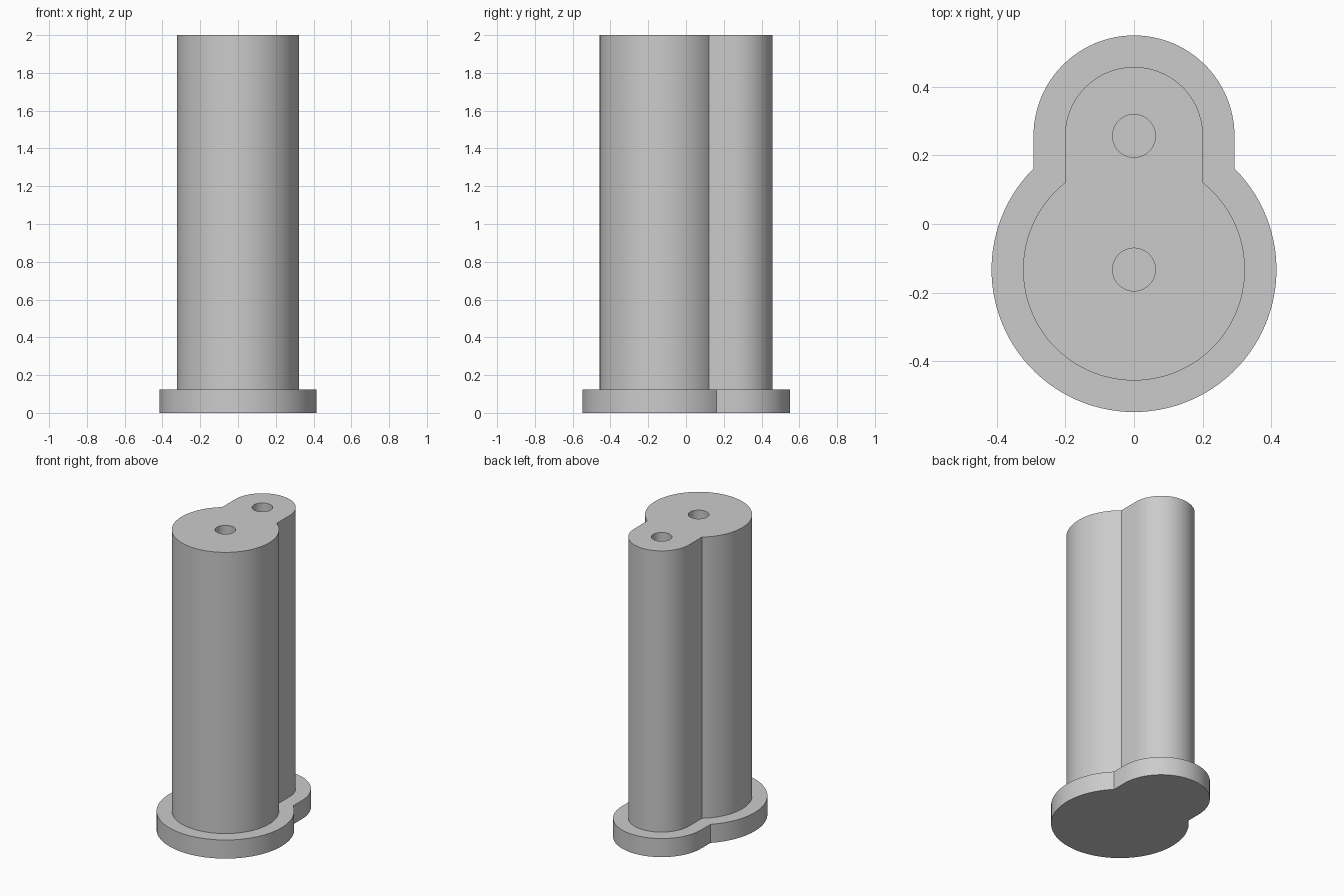
import bpy, bmesh, math

if "Cube" in bpy.data.objects:
    bpy.data.objects.remove(bpy.data.objects["Cube"], do_unlink=True)

FRONT_Y, BACK_Y = -0.133, 0.257      # centres of the large and small lobes
FLANGE_TOP, TOP = 0.124, 2.0
HOLE_RADIUS, HOLE_DEPTH = 0.0625, 0.5

grey = bpy.data.materials.new("plain grey")
grey.use_nodes = True
grey.diffuse_color = (0.6, 0.6, 0.6, 1)
grey.node_tree.nodes["Principled BSDF"].inputs["Base Color"].default_value = (0.6, 0.6, 0.6, 1)


def arc(cy, r, start, end, steps):
    angles = [start + (end - start) * i / steps for i in range(steps + 1)]
    return [(r * math.cos(a), cy + r * math.sin(a)) for a in angles]


def keyhole(big, small):
    """Large front circle joined to a straight-sided, round-ended back lobe."""
    meet = math.acos(small / big)
    return (arc(BACK_Y, small, 0, math.pi, 48)
            + arc(FRONT_Y, big, math.pi - meet, 2 * math.pi + meet, 80))


def extrude(name, outline, z0, z1):
    bm = bmesh.new()
    face = bm.faces.new([bm.verts.new((x, y, z0)) for x, y in outline])
    moved = bmesh.ops.extrude_face_region(bm, geom=[face])["geom"]
    bmesh.ops.translate(bm, vec=(0, 0, z1 - z0),
                        verts=[v for v in moved if isinstance(v, bmesh.types.BMVert)])
    bmesh.ops.recalc_face_normals(bm, faces=bm.faces)
    mesh = bpy.data.meshes.new(name)
    bm.to_mesh(mesh)
    bm.free()
    mesh.materials.append(grey)
    obj = bpy.data.objects.new(name, mesh)
    bpy.context.collection.objects.link(obj)
    return obj


def activate(obj):
    bpy.ops.object.select_all(action='DESELECT')
    obj.select_set(True)
    bpy.context.view_layer.objects.active = obj


# Base flange and tall column
flange = extrude("base_flange", keyhole(0.416, 0.2935), 0, FLANGE_TOP)
column = extrude("column", keyhole(0.324, 0.2015), FLANGE_TOP, TOP)

# Blind round holes in the top of each lobe
for label, y in (("front", FRONT_Y), ("back", BACK_Y)):
    circle = arc(y, HOLE_RADIUS, 0, 2 * math.pi, 48)[:-1]
    cutter = extrude(label + "_hole_cutter", circle, TOP - HOLE_DEPTH, TOP + 0.1)
    cutter.hide_render = True
    cut = column.modifiers.new(label + "_hole", 'BOOLEAN')
    cut.operation, cut.solver, cut.object = 'DIFFERENCE', 'EXACT', cutter
    activate(column)
    bpy.ops.object.modifier_apply(modifier=cut.name)
    bpy.data.objects.remove(cutter, do_unlink=True)

# Smooth curved walls with crisp rims
for part in (flange, column):
    activate(part)
    bpy.ops.object.shade_smooth_by_angle(angle=math.radians(30))
